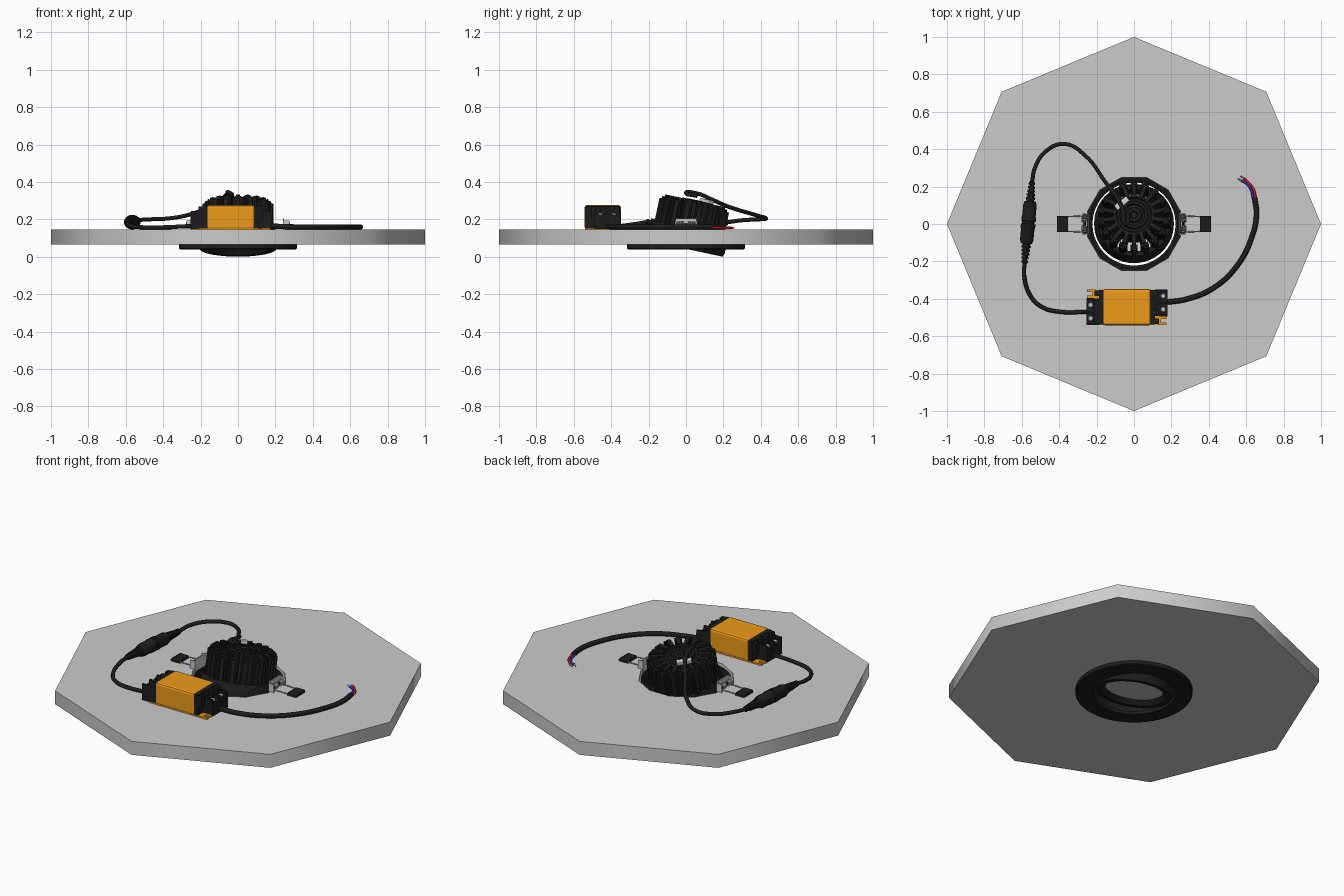
import bpy, bmesh
from math import sin, cos, pi, radians
from mathutils import Matrix, Vector

if "Cube" in bpy.data.objects:
    bpy.data.objects.remove(bpy.data.objects["Cube"])


def material(name, rgb):
    m = bpy.data.materials.new(name)
    m.diffuse_color = (*rgb, 1)
    m.use_nodes = True
    m.node_tree.nodes["Principled BSDF"].inputs["Base Color"].default_value = m.diffuse_color
    return m


BLACK = material("black", (0.012, 0.012, 0.012))
ORANGE = material("orange", (0.85, 0.33, 0.01))
RED = material("red", (0.7, 0.01, 0.01))
BLUE = material("blue", (0.02, 0.04, 0.6))
WHITE = material("pale_grey", (0.75, 0.75, 0.75))


def finish(name, bm, mat=None, matrix=None, smooth=True):
    bmesh.ops.recalc_face_normals(bm, faces=bm.faces)
    me = bpy.data.meshes.new(name)
    bm.to_mesh(me)
    bm.free()
    ob = bpy.data.objects.new(name, me)
    bpy.context.collection.objects.link(ob)
    if mat:
        me.materials.append(mat)
    if matrix:
        ob.matrix_world = matrix
    if smooth:
        bpy.context.view_layer.objects.active = ob
        ob.select_set(True)
        bpy.ops.object.shade_smooth_by_angle(angle=radians(35))
        ob.select_set(False)
    return ob


def add_box(bm, x, y, z, matrix=Matrix()):
    size = Matrix.Diagonal((x[1] - x[0], y[1] - y[0], z[1] - z[0], 1))
    mid = Matrix.Translation(((x[0] + x[1]) / 2, (y[0] + y[1]) / 2, (z[0] + z[1]) / 2))
    bmesh.ops.create_cube(bm, size=1, matrix=matrix @ mid @ size)


def box(name, x, y, z, mat=None, bevel=0.0, matrix=None):
    bm = bmesh.new()
    add_box(bm, x, y, z)
    ob = finish(name, bm, mat, matrix, smooth=False)
    if bevel:
        b = ob.modifiers.new("bevel", 'BEVEL')
        b.width, b.segments = bevel, 2
    return ob


def lathe(name, profile, mat=None, matrix=None, n=48, closed=False):
    """Revolve (radius, height) points about z; an open profile gets end caps."""
    bm = bmesh.new()
    rings = [[bm.verts.new((r * cos(2 * pi * i / n), r * sin(2 * pi * i / n), z))
              for i in range(n)] for r, z in profile]
    pairs = list(zip(rings, rings[1:]))
    if closed:
        pairs.append((rings[-1], rings[0]))
    else:
        bm.faces.new(rings[0])
        bm.faces.new(rings[-1])
    for a, b in pairs:
        for i in range(n):
            j = (i + 1) % n
            bm.faces.new((a[i], a[j], b[j], b[i]))
    return finish(name, bm, mat, matrix)


def to_mesh(ob):
    bpy.context.view_layer.objects.active = ob
    ob.select_set(True)
    bpy.ops.object.convert(target='MESH')
    ob = bpy.context.object
    ob.select_set(False)
    return ob


def tube(name, pts, r, mat=None, smooth_path=True):
    cu = bpy.data.curves.new(name, 'CURVE')
    cu.dimensions = '3D'
    cu.bevel_depth, cu.bevel_resolution, cu.use_fill_caps = r, 2, True
    cu.resolution_u = 8
    if smooth_path:
        sp = cu.splines.new('BEZIER')
        sp.bezier_points.add(len(pts) - 1)
        for bp, p in zip(sp.bezier_points, pts):
            bp.co = p
            bp.handle_left_type = bp.handle_right_type = 'AUTO'
    else:
        sp = cu.splines.new('POLY')
        sp.points.add(len(pts) - 1)
        for q, p in zip(sp.points, pts):
            q.co = (*p, 1)
    ob = bpy.data.objects.new(name, cu)
    bpy.context.collection.objects.link(ob)
    if mat:
        cu.materials.append(mat)
    return to_mesh(ob)


# Ceiling panel: octagon with a round cut-out
cu = bpy.data.curves.new("ceiling_panel", 'CURVE')
cu.dimensions, cu.fill_mode, cu.extrude = '2D', 'BOTH', 0.04
for r, n, off in ((1, 8, 0), (0.258, 12, pi / 12)):
    sp = cu.splines.new('POLY')
    sp.points.add(n - 1)
    for i, q in enumerate(sp.points):
        q.co = (r * cos(2 * pi * i / n + off), r * sin(2 * pi * i / n + off), 0, 1)
    sp.use_cyclic_u = True
panel = bpy.data.objects.new("ceiling_panel", cu)
bpy.context.collection.objects.link(panel)
panel.location.z = 0.105
to_mesh(panel)

# Trim ring with collar
lathe("trim_ring", [(0.222, 0.04), (0.31, 0.04), (0.315, 0.045), (0.315, 0.065), (0.243, 0.065),
                    (0.243, 0.135), (0.232, 0.135), (0.232, 0.065), (0.222, 0.06)], BLACK, closed=True)

# Tilted lamp: bezel, lens, heat sink
TILT = Matrix.Translation((0, -0.005, 0.043)) @ Matrix.Rotation(radians(-12), 4, 'X')
lathe("lamp_bezel", [(0.153, 0.03), (0.178, 0.0), (0.205, 0.0), (0.213, 0.02), (0.213, 0.05),
                     (0.205, 0.085), (0.195, 0.11), (0.168, 0.11), (0.165, 0.04)],
      BLACK, TILT, closed=True)
lathe("lens", [(0.16, 0.026), (0.16, 0.036)], WHITE, TILT)
lathe("heat_sink_hub", [(0.11, 0.06), (0.11, 0.255), (0.095, 0.262), (0.09, 0.25), (0.078, 0.25),
                        (0.073, 0.265), (0.06, 0.265), (0.055, 0.252), (0.043, 0.252),
                        (0.038, 0.267), (0.02, 0.267), (0.016, 0.257)], BLACK, TILT)
bm = bmesh.new()
FINS = 18
for i in range(FINS):
    m = Matrix.Rotation(2 * pi * (i + 0.5) / FINS, 4, 'Z')
    add_box(bm, (0.10, 0.165), (-0.011, 0.011), (0.08, 0.262), m)
    add_box(bm, (0.16, 0.178), (-0.02, 0.02), (0.08, 0.25), m)
    add_box(bm, (0.176, 0.19), (-0.012, 0.012), (0.08, 0.238), m)
finish("heat_sink_fins", bm, BLACK, TILT, smooth=False)

# Cable clamp on the heat sink
box("cable_clamp", (-0.042, 0.042), (-0.016, 0.016), (0.262, 0.282), None, 0.004,
    TILT @ Matrix.Translation((-0.065, 0.06, 0)) @ Matrix.Rotation(radians(40), 4, 'Z'))

# Spring clips on both sides
for s, side in ((1, "right"), (-1, "left")):
    turn = Matrix.Rotation(0 if s == 1 else pi, 4, 'Z')
    bm = bmesh.new()
    add_box(bm, (0.24, 0.246), (-0.055, 0.055), (0.08, 0.205))
    for e in (-1, 1):
        add_box(bm, (0.242, 0.275), (e * 0.055 - 0.003, e * 0.055 + 0.003), (0.147, 0.195))
    finish("clip_bracket_" + side, bm, None, turn, smooth=False)
    for e in (-1, 1):
        coil = [(0.263 + 0.014 * cos(a * pi / 5), e * (0.012 + 0.0009 * a), 0.172 + 0.014 * sin(a * pi / 5))
                for a in range(38)]
        tube(f"clip_spring_{side}_{'back' if e > 0 else 'front'}",
             coil + [(0.29, e * 0.042, 0.158), (0.39, e * 0.038, 0.155)], 0.0035, None,
             False).matrix_world = turn
    tube("clip_pin_" + side, [(0.263, -0.055, 0.172), (0.263, 0.055, 0.172)], 0.007,
         BLACK, False).matrix_world = turn
    box("clip_pad_" + side, (0.352, 0.412), (-0.044, 0.044), (0.146, 0.164), BLACK, 0.005, turn)

# Driver: orange case on a base plate, two identical ends turned 180 degrees
MID = Matrix.Translation((-0.038, -0.445, 0))
box("driver_case", (-0.128, 0.128), (-0.097, 0.097), (0.146, 0.276), ORANGE, 0.012, MID)
box("driver_base", (-0.17, 0.17), (-0.095, 0.095), (0.145, 0.152), ORANGE, 0, MID)
for k, side in enumerate(("right", "left")):
    m = MID @ Matrix.Rotation(pi * k, 4, 'Z')
    bm = bmesh.new()
    add_box(bm, (0.125, 0.15), (-0.092, 0.092), (0.15, 0.27))
    add_box(bm, (0.15, 0.18), (-0.048, 0.094), (0.15, 0.248))
    for y in (-0.075, -0.025, 0.025, 0.075):
        add_box(bm, (0.148, 0.172), (y - 0.014, y + 0.014), (0.24 if y > -0.05 else 0.2, 0.268))
    add_box(bm, (0.175, 0.217), (-0.048, 0.094), (0.148, 0.225))
    for y in (-0.045, 0.024, 0.091):
        add_box(bm, (0.175, 0.214), (y - 0.005, y + 0.005), (0.22, 0.245))
    finish("driver_end_" + side, bm, BLACK, m, smooth=False)
    for y in (-0.012, 0.06):
        lathe("terminal_screw_" + side, [(0.014, 0.22), (0.014, 0.23), (0.01, 0.233)], None,
              m @ Matrix.Translation((0.194, y, 0)), n=16)
    # mounting tab with a screw slot
    bm = bmesh.new()
    add_box(bm, (0.165, 0.183), (-0.096, -0.045), (0.145, 0.154))
    add_box(bm, (0.183, 0.213), (-0.096, -0.082), (0.145, 0.154))
    add_box(bm, (0.183, 0.213), (-0.064, -0.045), (0.145, 0.154))
    finish("mounting_tab_" + side, bm, ORANGE, m, smooth=False)

# Inline connector: ribbed, revolved along its own axis
A, B = Vector((-0.585, -0.21, 0.185)), Vector((-0.545, 0.225, 0.185))
half = [(0.013, 0.0)]
for i in range(5):
    z = 0.004 + i * 0.02
    r = 0.017 + i * 0.002
    half += [(r, z), (r, z + 0.011), (r - 0.005, z + 0.012), (r - 0.005, z + 0.019)]
half += [(0.03, 0.106), (0.036, 0.125), (0.036, 0.185), (0.039, 0.19), (0.039, 0.21), (0.033, 0.212)]
L = (B - A).length
axis = Matrix.Translation(A) @ (B - A).to_track_quat('Z', 'Y').to_matrix().to_4x4()
lathe("inline_connector", half + [(r, L - z) for r, z in reversed(half)], BLACK, axis, n=24)

# Cables
tube("lamp_cable", [(-0.03, 0.06, 0.325), (-0.045, 0.0, 0.342), (-0.055, 0.06, 0.338),
                    (-0.09, 0.14, 0.305), (-0.15, 0.22, 0.27), (-0.26, 0.365, 0.225),
                    (-0.37, 0.428, 0.205), (-0.47, 0.39, 0.2), (-0.53, 0.3, 0.195), B], 0.011, BLACK)
tube("driver_cable", [A, (-0.588, -0.27, 0.175), (-0.55, -0.39, 0.16), (-0.49, -0.445, 0.157),
                      (-0.41, -0.468, 0.157), (-0.24, -0.47, 0.165)], 0.011, BLACK)
tube("mains_cable", [(0.16, -0.42, 0.165), (0.28, -0.402, 0.16), (0.42, -0.345, 0.159),
                     (0.55, -0.225, 0.159), (0.63, -0.07, 0.159), (0.655, 0.05, 0.159),
                     (0.645, 0.14, 0.159)], 0.014, BLACK)

# Bare-ended mains wires
for name, mat, d in (("red_wire", RED, 0.007), ("blue_wire", BLUE, -0.007)):
    tube(name, [(0.645 + d, 0.13, 0.157), (0.632 + d, 0.185, 0.155), (0.605 + d, 0.22, 0.154),
                (0.58 + d, 0.238 + d, 0.154)], 0.0065, mat)
    tube(name + "_tip", [(0.585 + d, 0.234 + d, 0.154), (0.563 + d, 0.249 + d, 0.154)], 0.004, None, False)
